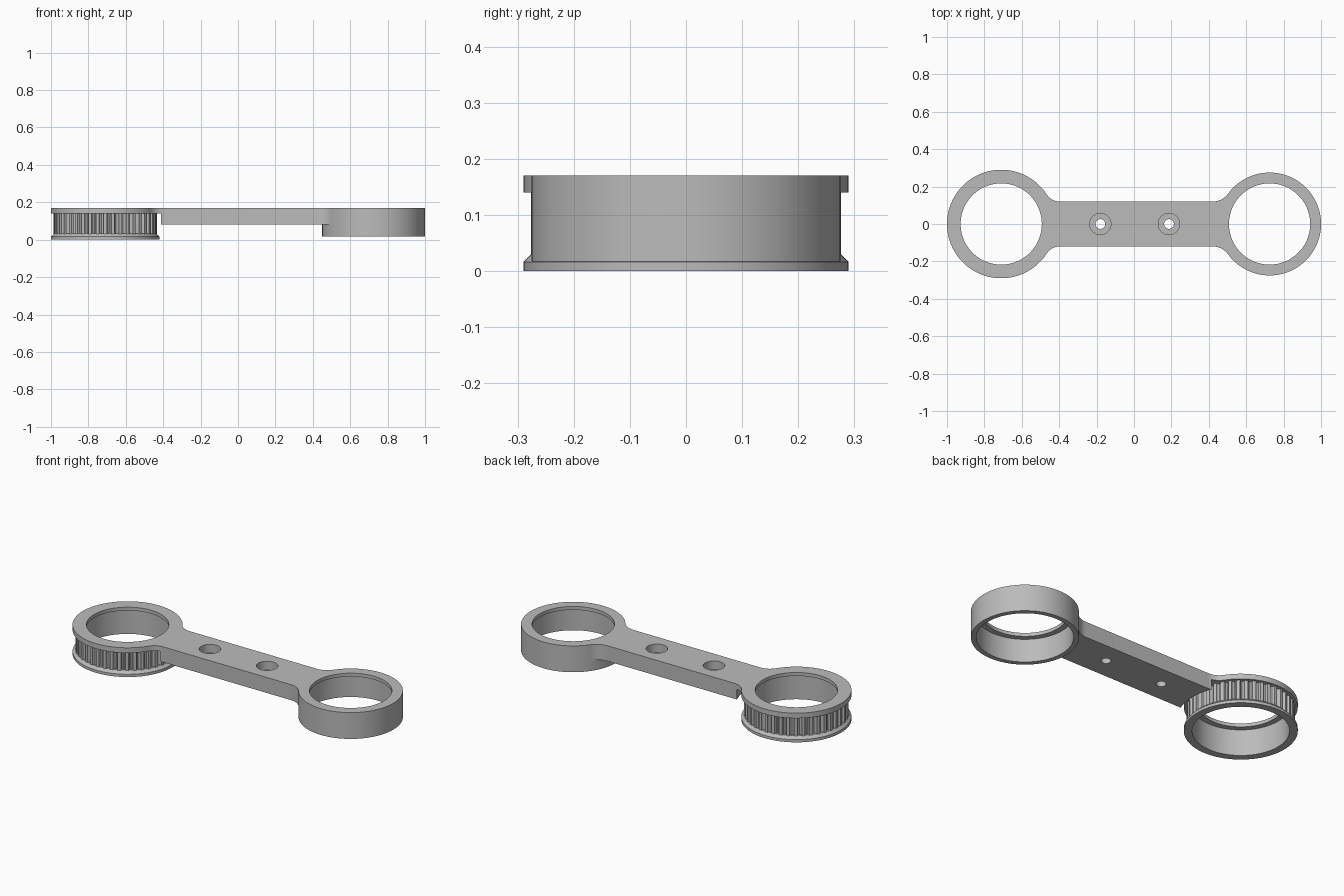
import bpy, bmesh
from math import pi, sin, cos, atan2, sqrt, radians

if "Cube" in bpy.data.objects:
    bpy.data.objects.remove(bpy.data.objects["Cube"])

TOP = 0.17
PULLEY_X, PULLEY_R = -0.71, 0.29
RING_X, RING_R = 0.725, 0.275
BORE_R, LIP_R, LIP_Z = 0.248, 0.217, 0.15
HALF_W = 0.12
TEETH = 42

grey = bpy.data.materials.new("mid grey")
grey.use_nodes = True
colour = (0.5, 0.5, 0.5, 1)
grey.diffuse_color = colour
grey.node_tree.nodes["Principled BSDF"].inputs["Base Color"].default_value = colour


def prism(name, outline, z0, z1):
    """Extrude a flat outline between two heights."""
    bm = bmesh.new()
    face = bm.faces.new([bm.verts.new((x, y, z0)) for x, y in outline])
    up = bmesh.ops.extrude_face_region(bm, geom=[face])["geom"]
    bmesh.ops.translate(bm, vec=(0, 0, z1 - z0),
                        verts=[v for v in up if isinstance(v, bmesh.types.BMVert)])
    bmesh.ops.recalc_face_normals(bm, faces=bm.faces)
    mesh = bpy.data.meshes.new(name)
    bm.to_mesh(mesh)
    bm.free()
    mesh.materials.append(grey)
    obj = bpy.data.objects.new(name, mesh)
    bpy.context.collection.objects.link(obj)
    return obj


def disc(name, x, r, z0, z1, n=128, r_top=None):
    """Cylinder, or a cone frustum when r_top is given."""
    ring = [(x + r * cos(2 * pi * i / n), r * sin(2 * pi * i / n)) for i in range(n)]
    obj = prism(name, ring, z0, z1)
    if r_top:
        for v in obj.data.vertices:
            if v.co.z > (z0 + z1) / 2:
                v.co.x = x + (v.co.x - x) * r_top / r
                v.co.y *= r_top / r
    return obj


def combine(target, other, operation):
    """Apply a boolean and discard the second solid."""
    mod = target.modifiers.new("cut", 'BOOLEAN')
    mod.operation, mod.solver, mod.object = operation, 'EXACT', other
    bpy.context.view_layer.objects.active = target
    bpy.ops.object.modifier_apply(modifier=mod.name)
    bpy.data.objects.remove(other)


def fillet(ring_x, ring_r, r, side):
    """Concave arc blending the arm edge into a ring, listed from arm to ring."""
    dx = sqrt((ring_r + r) ** 2 - (HALF_W + r) ** 2)
    cx, cy = ring_x - side * dx, HALF_W + r
    end = atan2(-cy, dx)
    pts = []
    for i in range(13):
        a = -pi / 2 + (end + pi / 2) * i / 12
        pts.append((cx + side * r * cos(a), cy + r * sin(a)))
    return pts + [(ring_x - side * 0.12, 0.1)]


# Arm outline with filleted ends, mirrored across its length
upper = fillet(PULLEY_X, PULLEY_R, 0.085, -1)[::-1] + fillet(RING_X, RING_R, 0.1, 1)
arm = prism("arm", upper + [(x, -y) for x, y in upper[::-1]], 0.08, TOP)

# Clearance around the pulley, then the top flange and the bearing ring
combine(arm, disc("clearance", PULLEY_X, 0.322, 0, 0.14), 'DIFFERENCE')
combine(arm, disc("top_flange", PULLEY_X, PULLEY_R, 0.14, TOP), 'UNION')
combine(arm, disc("bearing_ring", RING_X, RING_R, 0.017, TOP), 'UNION')

# Bearing seats with a thin retaining lip at the top
for x in (PULLEY_X, RING_X):
    combine(arm, disc("seat", x, BORE_R, -0.1, LIP_Z), 'DIFFERENCE')
    combine(arm, disc("lip", x, LIP_R, 0.1, 0.3), 'DIFFERENCE')

# Counterbored screw holes
for x in (-0.18, 0.187):
    combine(arm, disc("head", x, 0.057, 0.12, 0.3, 48), 'DIFFERENCE')
    combine(arm, disc("shaft", x, 0.026, 0, 0.3, 32), 'DIFFERENCE')

# Toothed pulley with rounded grooves
outline = []
for t in range(TEETH):
    for i in range(7):
        a = pi * i / 6
        r = 0.276 - 0.015 * sin(a)
        ang = 2 * pi * t / TEETH - 0.012 / 0.276 * cos(a)
        outline.append((PULLEY_X + r * cos(ang), r * sin(ang)))
pulley = prism("toothed_pulley", outline, 0.005, 0.14)

# Lower flange with a chamfered shoulder
combine(pulley, disc("shoulder", PULLEY_X, PULLEY_R, 0.016, 0.032, r_top=0.274), 'UNION')
combine(pulley, disc("lower_flange", PULLEY_X, PULLEY_R, 0, 0.016), 'UNION')
combine(pulley, disc("bore", PULLEY_X, BORE_R, -0.1, 0.3), 'DIFFERENCE')

# Smooth shading with crisp edges
for obj in (arm, pulley):
    bpy.ops.object.select_all(action='DESELECT')
    obj.select_set(True)
    bpy.context.view_layer.objects.active = obj
    bpy.ops.object.shade_smooth_by_angle(angle=radians(30))
